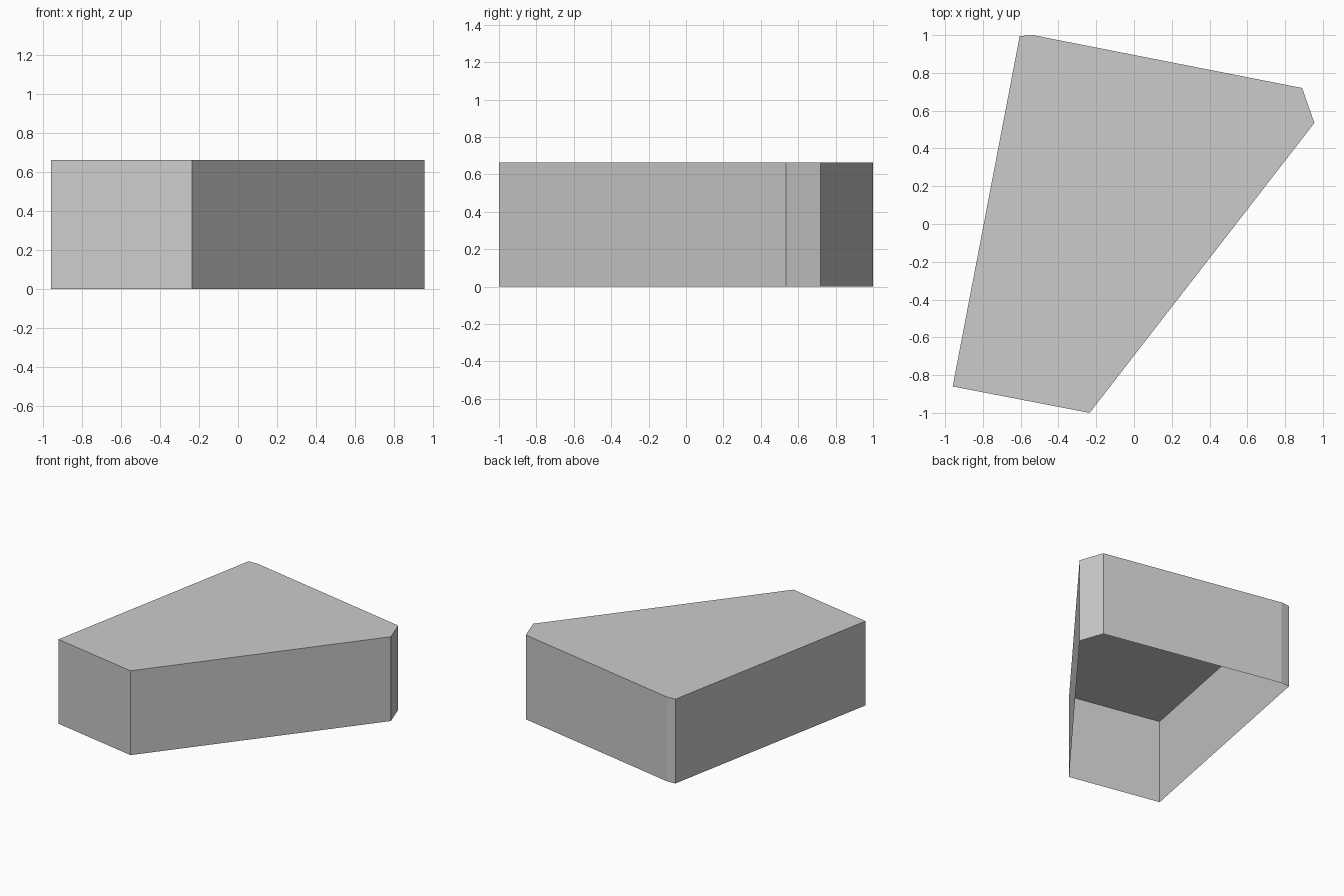
import bpy
import bmesh

if "Cube" in bpy.data.objects:
    bpy.data.objects.remove(bpy.data.objects["Cube"])

HEIGHT = 0.663

# Footprint corners, counter-clockwise from above
FOOTPRINT = [(-0.96, -0.86), (-0.235, -1.0), (0.955, 0.535),
             (0.89, 0.72), (-0.535, 1.0), (-0.605, 0.995)]

grey = bpy.data.materials.new("plain_grey")
grey.diffuse_color = (0.6, 0.6, 0.6, 1.0)
grey.use_nodes = True
grey.node_tree.nodes["Principled BSDF"].inputs["Base Color"].default_value = grey.diffuse_color

# Hollow block: thin walls and a flat roof, open underneath
bm = bmesh.new()
base = [bm.verts.new((x, y, 0.0)) for x, y in FOOTPRINT]
top = [bm.verts.new((x, y, HEIGHT)) for x, y in FOOTPRINT]
n = len(FOOTPRINT)
for i in range(n):
    j = (i + 1) % n
    bm.faces.new((base[i], base[j], top[j], top[i]))
bm.faces.new(top)

mesh = bpy.data.meshes.new("building_shell")
bm.to_mesh(mesh)
bm.free()
mesh.materials.append(grey)
shell = bpy.data.objects.new("building_shell", mesh)
bpy.context.collection.objects.link(shell)
